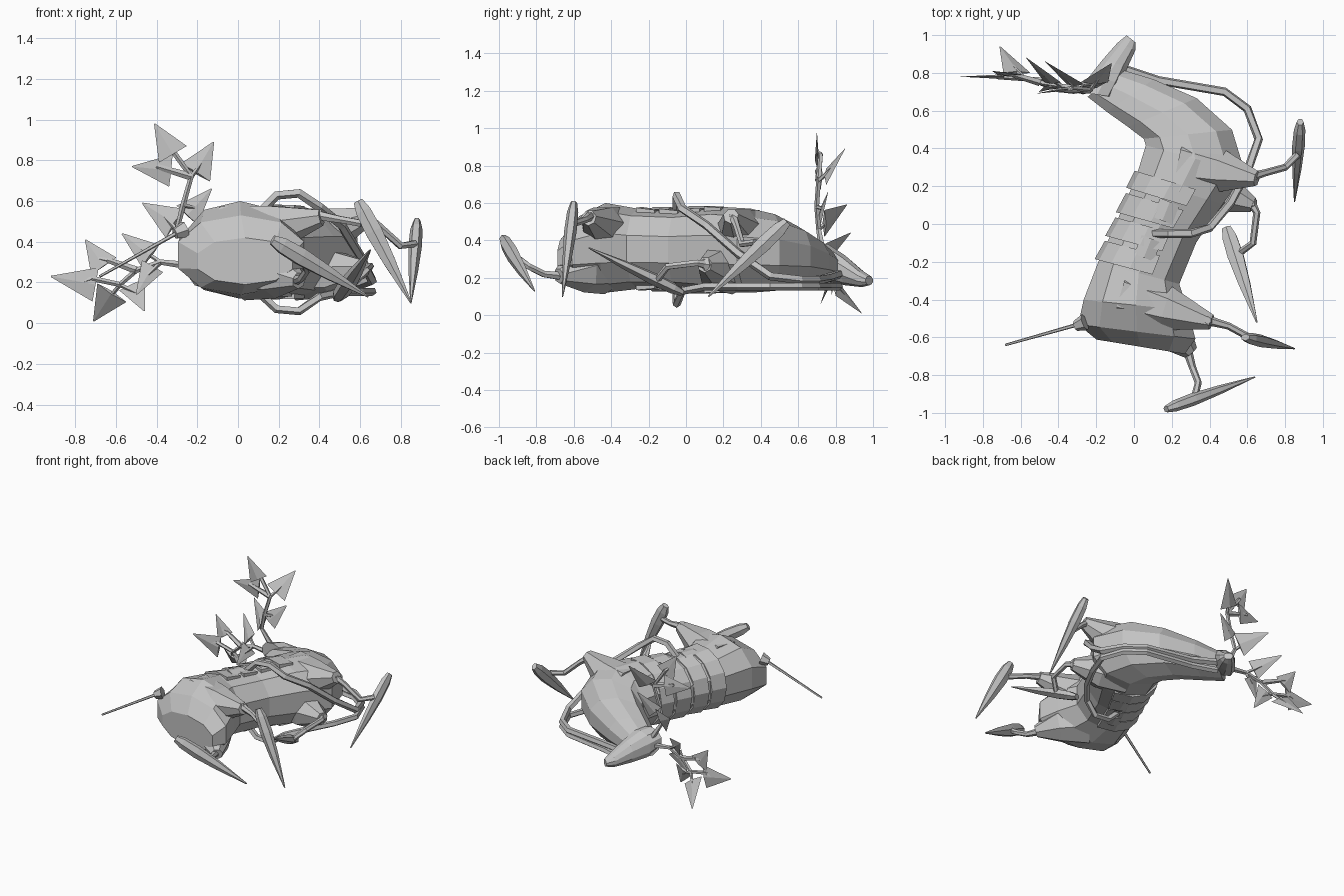
import bpy, bmesh
from math import cos, sin, radians, pi, copysign
from mathutils import Vector

default_cube = bpy.data.objects.get("Cube")
if default_cube:
    bpy.data.objects.remove(default_cube, do_unlink=True)

grey = bpy.data.materials.new("stone grey")
grey.use_nodes = True
GREY_COLOR = (0.55, 0.55, 0.55, 1)
grey.diffuse_color = GREY_COLOR
grey.node_tree.nodes["Principled BSDF"].inputs["Base Color"].default_value = GREY_COLOR


def loft(name, rings):
    """Skin a list of equally long point rings and cap both ends."""
    bm = bmesh.new()
    loops = [[bm.verts.new(point) for point in ring] for ring in rings]
    count = len(loops[0])
    for first, second in zip(loops, loops[1:]):
        for i in range(count):
            j = (i + 1) % count
            bm.faces.new((first[i], first[j], second[j], second[i]))
    bm.faces.new(loops[0])
    bm.faces.new(loops[-1])
    bmesh.ops.remove_doubles(bm, verts=bm.verts, dist=0.0001)
    bmesh.ops.recalc_face_normals(bm, faces=bm.faces)
    mesh = bpy.data.meshes.new(name)
    bm.to_mesh(mesh)
    bm.free()
    mesh.materials.append(grey)
    obj = bpy.data.objects.new(name, mesh)
    bpy.context.collection.objects.link(obj)
    return obj


def section_ring(section, angles, scale=1.0):
    """Rounded cross-section standing between a back point and a front point."""
    back_x, back_y, front_x, front_y, low, high = section
    back, front = Vector((back_x, back_y, 0)), Vector((front_x, front_y, 0))
    middle = (back + front) / 2 + Vector((0, 0, (low + high) / 2))
    half, rise = (front - back) / 2 * scale, Vector((0, 0, (high - low) / 2 * scale))
    boxy = lambda v: copysign(abs(v) ** 0.93, v)
    return [middle + half * boxy(cos(a)) + rise * boxy(sin(a)) for a in angles]


def tube(name, points, radii, sides=6, hint=(0, 0, 1), flat=1.0):
    """Sweep a polygon along a path, with a radius for every point."""
    points = [Vector(p) for p in points]
    if not isinstance(radii, (list, tuple)):
        radii = [radii] * len(points)
    rings = []
    for i, point in enumerate(points):
        before, after = points[max(i - 1, 0)], points[min(i + 1, len(points) - 1)]
        axis = (after - before).normalized()
        wide = Vector(hint) - axis * axis.dot(Vector(hint))
        wide.normalize()
        thin = axis.cross(wide) * flat
        turn = [2 * pi * (k + 0.5 * (sides != 4)) / sides for k in range(sides)]
        rings.append([point + (wide * cos(a) + thin * sin(a)) * radii[i] for a in turn])
    return loft(name, rings)


def blade(name, root, tip, hint, width=0.048):
    """Long pointed hoof, widest close to its root."""
    root, tip = Vector(root), Vector(tip)
    steps = (0, 0.1, 0.3, 0.6, 1)
    widths = [width * k for k in (0.55, 0.9, 1, 0.72, 0.1)]
    return tube(name, [root.lerp(tip, s) for s in steps], widths, 6, hint, 0.7)


def spike(name, base, tip, width):
    """Flat triangular arrowhead of an antler."""
    base, tip = Vector(base), Vector(tip)
    across = (tip - base).cross(Vector((0, 1, 0)))
    return tube(name, [base, tip], [width, 0.003], 4, across, 0.14)


# Torso and neck: back x, back y, front x, front y, low z, high z
FULL = [2 * pi * (i + 0.5) / 10 for i in range(10)]
torso = [
    (-0.21, -0.61, 0.28, -0.69, 0.19, 0.42),
    (-0.31, -0.53, 0.34, -0.61, 0.14, 0.53),
    (-0.28, -0.40, 0.30, -0.46, 0.12, 0.60),
    (-0.20, -0.20, 0.25, -0.32, 0.14, 0.57),
    (-0.10, 0.02, 0.34, -0.10, 0.14, 0.56),
    (0.00, 0.25, 0.48, 0.10, 0.12, 0.58),
    (0.05, 0.42, 0.60, 0.27, 0.12, 0.57),
    (0.04, 0.45, 0.53, 0.50, 0.13, 0.54),
    (-0.04, 0.51, 0.34, 0.67, 0.15, 0.48),
    (-0.15, 0.59, 0.11, 0.77, 0.16, 0.41),
    (-0.25, 0.67, -0.06, 0.82, 0.17, 0.35),
]
loft("torso_and_neck", [section_ring(s, FULL) for s in torso])

# Head
head = [
    (-0.29, 0.70, -0.10, 0.67, 0.24, 0.39),
    (-0.25, 0.77, -0.06, 0.75, 0.18, 0.38),
    (-0.17, 0.87, -0.03, 0.83, 0.16, 0.32),
    (-0.09, 0.96, 0.01, 0.92, 0.15, 0.24),
    (-0.04, 1.00, 0.01, 0.96, 0.16, 0.21),
]
loft("head", [section_ring(s, FULL) for s in head])

# Overlapping rib plates wrapped around the back
ARC = [radians(75 + 210 * i / 8) for i in range(9)]


def between(t):
    i = min(int(t), len(torso) - 2)
    return [a + (b - a) * (t - i) for a, b in zip(torso[i], torso[i + 1])]


for i in range(4):
    start = 3.05 + i * 0.56
    loft(f"rib_plate_{i + 1}", [section_ring(between(start), ARC, 1.06),
                                section_ring(between(start + 0.45), ARC, 1.02)])

# Small saddle tiles on both flanks
for i, t in enumerate((3.6, 4.5)):
    back_x, back_y, front_x, front_y, low, high = between(t)
    x, y = (back_x + front_x) / 2, (back_y + front_y) / 2
    for side, z in (("upper", high), ("lower", low)):
        tube(f"{side}_tile_{i + 1}", [(x - 0.03, y - 0.05, z), (x + 0.01, y + 0.05, z)],
             0.055, 4, (1, 0, 0), 0.25)

# Upper legs swelling out of the body
upper_legs = {
    "upper_thigh": [(-0.05, -0.38, 0.43), (0.18, -0.45, 0.47), (0.41, -0.52, 0.52)],
    "lower_thigh": [(0.05, -0.45, 0.27), (0.20, -0.56, 0.24), (0.30, -0.68, 0.21)],
    "upper_shoulder": [(0.26, 0.32, 0.42), (0.46, 0.28, 0.46), (0.65, 0.24, 0.53)],
    "lower_shoulder": [(0.30, 0.24, 0.27), (0.46, 0.17, 0.25), (0.63, 0.10, 0.27)],
}
for name, path in upper_legs.items():
    tube(name, path, [0.16, 0.12, 0.042], 7)

# Lower legs with a knee knob and a blade hoof: path, hoof root, hoof tip, hoof width direction
lower_legs = {
    "upper_hind": ([(0.39, -0.51, 0.53), (0.50, -0.54, 0.51), (0.61, -0.60, 0.49)],
                   (0.59, -0.60, 0.60), (0.85, -0.66, 0.10), (1, 0, 0.5)),
    "lower_hind": ([(0.28, -0.66, 0.21), (0.31, -0.76, 0.22), (0.34, -0.84, 0.26), (0.32, -0.92, 0.32)],
                   (0.17, -0.98, 0.41), (0.64, -0.81, 0.13), (0, 0, 1)),
    "upper_fore": ([(0.62, 0.25, 0.53), (0.69, 0.27, 0.48), (0.80, 0.30, 0.38), (0.87, 0.37, 0.39)],
                   (0.88, 0.54, 0.50), (0.85, 0.12, 0.10), (0, -1, 1)),
    "lower_fore": ([(0.62, 0.11, 0.27), (0.65, 0.06, 0.28), (0.63, -0.10, 0.26), (0.55, -0.16, 0.18)],
                   (0.49, -0.02, 0.12), (0.65, -0.52, 0.36), (1, 0, 0.2)),
}
for name, (path, root, tip, hint) in lower_legs.items():
    tube(f"{name}_leg", path, [0.026] + [0.019] * (len(path) - 1))
    blade(f"{name}_hoof", root, tip, hint)
    knee = Vector(path[0])
    ends = [knee - Vector((0, 0, 0.03)), knee, knee + Vector((0, 0, 0.03))]
    tube(f"{name}_knee", ends, [0.02, 0.035, 0.02], 6, (1, 0, 0))

# Reins running from the mouth around the chest to the saddle
upper_rein = [(0.10, -0.05, 0.54), (0.19, -0.05, 0.63), (0.30, -0.05, 0.64), (0.40, -0.02, 0.57),
              (0.51, 0.11, 0.48), (0.60, 0.28, 0.33), (0.66, 0.45, 0.21), (0.60, 0.61, 0.19),
              (0.48, 0.70, 0.19), (0.13, 0.76, 0.20), (-0.05, 0.82, 0.22)]
# The lower rein hangs right below the upper one
lower_rein = [Vector((x, y, min(0.7 - z, 0.155))) for x, y, z in upper_rein]
tube("upper_rein", upper_rein, 0.024, 5)
tube("lower_rein", lower_rein, 0.022, 5)

# Tail with a small knob at its root
tube("tail_knob", [(-0.26, -0.52, 0.46), (-0.31, -0.54, 0.44)], [0.045, 0.028])
tube("tail", [(-0.29, -0.53, 0.45), (-0.68, -0.64, 0.23)], [0.011, 0.007], 5)

# Antler stems
stems = {
    "upper_antler": [(-0.23, 0.73, 0.34), (-0.30, 0.71, 0.46), (-0.27, 0.70, 0.58), (-0.23, 0.71, 0.72), (-0.33, 0.72, 0.86)],
    "lower_antler": [(-0.22, 0.73, 0.28), (-0.38, 0.73, 0.30), (-0.50, 0.75, 0.26), (-0.58, 0.77, 0.19), (-0.72, 0.78, 0.22)],
    "upper_twig": [(-0.23, 0.71, 0.72), (-0.40, 0.71, 0.77)],
    "lower_twig": [(-0.50, 0.75, 0.26), (-0.64, 0.79, 0.31)],
}
for name, path in stems.items():
    tube(name, path, [0.02] + [0.014] * (len(path) - 1), 5, (0, 1, 0))

# Antler arrowheads, each on a short stalk: base, tip, half width
arrowheads = [
    ((-0.32, 0.70, 0.83), (-0.41, 0.70, 0.98), 0.08),
    ((-0.21, 0.75, 0.74), (-0.12, 0.85, 0.89), 0.085),
    ((-0.33, 0.72, 0.75), (-0.52, 0.69, 0.77), 0.08),
    ((-0.25, 0.72, 0.53), (-0.13, 0.76, 0.66), 0.07),
    ((-0.31, 0.74, 0.49), (-0.47, 0.86, 0.59), 0.085),
    ((-0.70, 0.78, 0.19), (-0.92, 0.78, 0.23), 0.085),
    ((-0.66, 0.79, 0.28), (-0.75, 0.81, 0.41), 0.075),
    ((-0.62, 0.80, 0.15), (-0.71, 0.94, 0.01), 0.085),
    ((-0.52, 0.77, 0.19), (-0.46, 0.72, 0.06), 0.07),
    ((-0.43, 0.75, 0.33), (-0.57, 0.88, 0.44), 0.07),
    ((-0.42, 0.73, 0.28), (-0.50, 0.70, 0.14), 0.06),
]
joints = [Vector(p) for path in stems.values() for p in path]
for i, (base, tip, width) in enumerate(arrowheads):
    spike(f"antler_spike_{i + 1}", base, tip, width)
    joint = min(joints, key=lambda p: (p - Vector(base)).length)
    middle = Vector(base).lerp(Vector(tip), 0.3)
    tube(f"antler_stalk_{i + 1}", [joint, middle], [0.012, 0.009], 5, (0, 1, 0.3))
